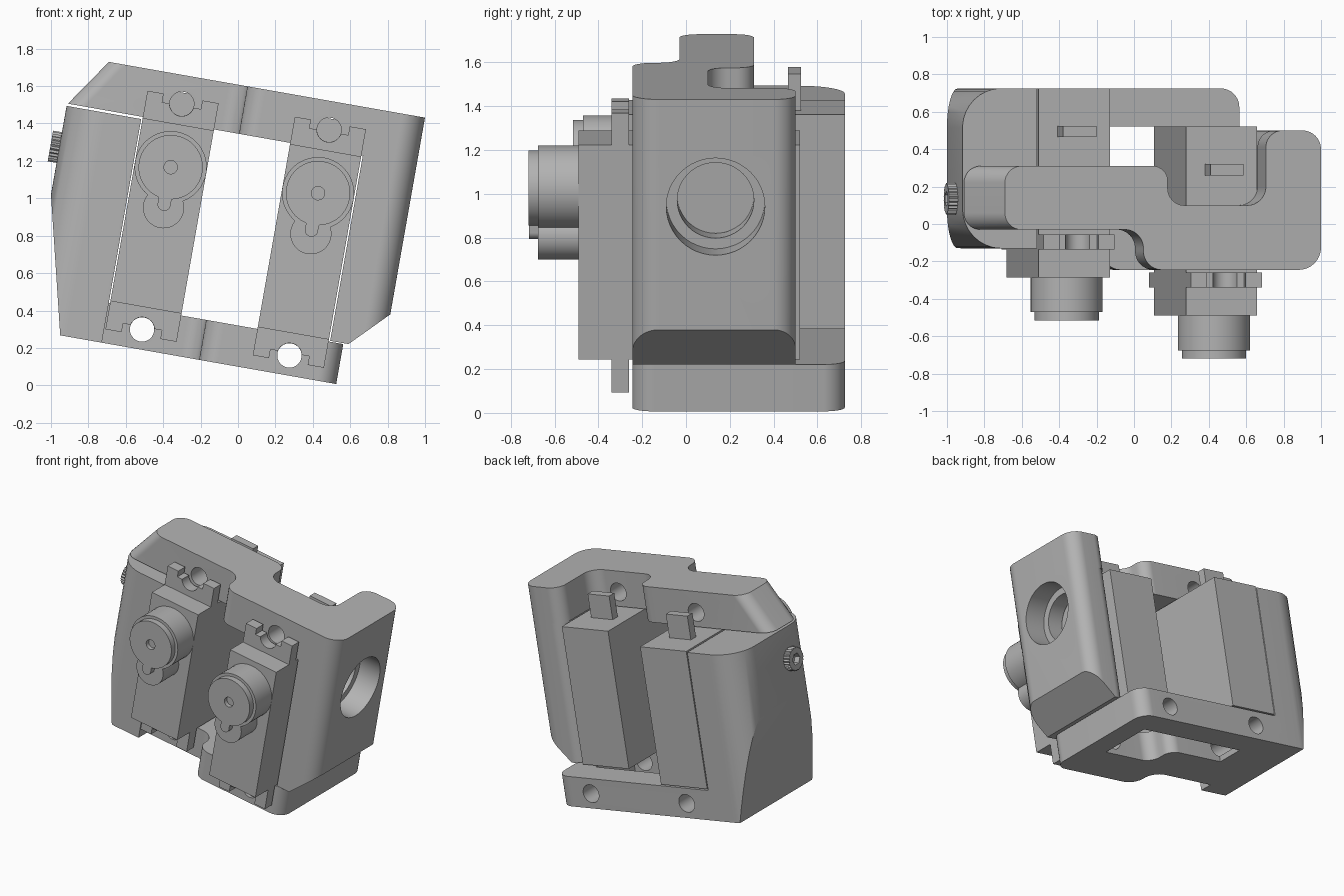
import bpy, bmesh, math
from math import cos, sin, tau
from mathutils import Vector, Matrix

if "Cube" in bpy.data.objects:
    bpy.data.objects.remove(bpy.data.objects["Cube"])

grey = bpy.data.materials.new("plain grey")
grey.use_nodes = True
grey.diffuse_color = (0.45, 0.45, 0.45, 1)
grey.node_tree.nodes["Principled BSDF"].inputs["Base Color"].default_value = (0.45, 0.45, 0.45, 1)

# Parts are built upright, then the whole assembly leans sideways
LEAN = Matrix.Rotation(math.radians(10), 4, 'Y')
parts = []


def rounded(points, steps=10):
    """Outline with an arc at every point that has a third value, its radius."""
    out = []
    for i, p in enumerate(points):
        c = Vector(p[:2])
        if len(p) == 2:
            out.append(c)
            continue
        r = p[2]
        d1 = (Vector(points[i - 1][:2]) - c).normalized()
        d2 = (Vector(points[(i + 1) % len(points)][:2]) - c).normalized()
        half = d1.angle(d2) / 2
        mid = c + (d1 + d2).normalized() * r / sin(half)
        a = c + d1 * r / math.tan(half) - mid
        b = c + d2 * r / math.tan(half) - mid
        out += [mid + a.lerp(b, k / steps).normalized() * r for k in range(steps + 1)]
    return out


def circle(a, b, r, n=48):
    return [(a + r * cos(tau * k / n), b + r * sin(tau * k / n)) for k in range(n)]


def rect(a0, a1, b0, b1):
    return [(a0, b0), (a1, b0), (a1, b1), (a0, b1)]


def prism(name, outline, axis, lo, hi, keep=True):
    """Extrude an outline along x, y or z."""
    place = {'x': lambda a, b, h: (h, a, b),
             'y': lambda a, b, h: (a, h, b),
             'z': lambda a, b, h: (a, b, h)}[axis]
    bm = bmesh.new()
    ends = [[bm.verts.new(place(p[0], p[1], h)) for p in outline] for h in (lo, hi)]
    bm.faces.new(ends[0])
    bm.faces.new(ends[1])
    n = len(outline)
    for i in range(n):
        j = (i + 1) % n
        bm.faces.new((ends[0][i], ends[0][j], ends[1][j], ends[1][i]))
    bmesh.ops.recalc_face_normals(bm, faces=bm.faces)
    me = bpy.data.meshes.new(name)
    bm.to_mesh(me)
    bm.free()
    me.materials.append(grey)
    ob = bpy.data.objects.new(name, me)
    bpy.context.collection.objects.link(ob)
    if keep:
        parts.append(ob)
    return ob


def carve(ob, outline, axis, lo, hi):
    """Cut an extruded outline out of a part."""
    cutter = prism("cutter", outline, axis, lo, hi, keep=False)
    mod = ob.modifiers.new("cut", 'BOOLEAN')
    mod.object = cutter
    mod.operation = 'DIFFERENCE'
    mod.solver = 'EXACT'
    dg = bpy.context.evaluated_depsgraph_get()
    dg.update()
    ob_mesh = bpy.data.meshes.new_from_object(ob.evaluated_get(dg))
    ob.modifiers.clear()
    ob.data = ob_mesh
    bpy.data.objects.remove(cutter)


def slice_off(ob, point, normal):
    """Remove everything on the normal side of a plane and close the cut."""
    bm = bmesh.new()
    bm.from_mesh(ob.data)
    cut = bmesh.ops.bisect_plane(bm, geom=bm.verts[:] + bm.edges[:] + bm.faces[:],
                                 plane_co=point, plane_no=normal, clear_outer=True)
    edges = [e for e in cut["geom_cut"] if isinstance(e, bmesh.types.BMEdge)]
    bmesh.ops.holes_fill(bm, edges=edges)
    bmesh.ops.recalc_face_normals(bm, faces=bm.faces)
    bm.to_mesh(ob.data)
    bm.free()


LEFT, RIGHT = -0.557, 0.243      # sideways centres of the two motors
SHAFT = 1.086                    # height of the motor shafts

# Top bar: stepped outline with a sloping rounded end
top_bar = prism("top_bar", rounded([
    (-1.157, -0.03, 0.09), (-0.228, -0.03, 0.1), (-0.228, -0.245, 0.1),
    (0.736, -0.245, 0.12), (0.736, 0.5, 0.1), (0.437, 0.5, 0.09),
    (0.437, 0.1, 0.1), (-0.096, 0.1, 0.09), (-0.096, 0.31, 0.08),
    (-1.157, 0.31, 0.09)]), 'z', 1.325, 1.583)
for v in top_bar.data.vertices:
    if v.co.x < -0.9 and v.co.z > 1.5:
        v.co.x += 0.177

# Side wall with a stepped bore and a chamfered foot
bore_wall = prism("bore_wall", rounded([
    (0.444, -0.245), (0.736, -0.245, 0.12), (0.736, 0.5, 0.1), (0.444, 0.5, 0.09)]),
    'z', 0.32, 1.325)
slice_off(bore_wall, (0.736, 0, 0.515), (0.196, 0, -0.193))
carve(bore_wall, circle(0.135, SHAFT, 0.225), 'x', 0.57, 0.9)
carve(bore_wall, circle(0.135, SHAFT, 0.175), 'x', 0.3, 0.65)

# Solid end wall with a tapering lower face
end_wall = prism("end_wall", rounded([
    (-0.757, -0.13), (-0.757, 0.725), (-1.162, 0.725, 0.21), (-1.162, -0.13, 0.21)]),
    'z', 0.098, 1.312)
slice_off(end_wall, (-1.162, 0, 0.831), (-0.731, 0, -0.179))

# Bottom frame with a stepped window
bottom_frame = prism("bottom_frame", rounded([
    (-0.8, -0.03), (-0.228, -0.03, 0.1), (-0.228, -0.245, 0.1),
    (0.516, -0.245, 0.1), (0.516, 0.725, 0.1), (-0.8, 0.725)]), 'z', 0.098, 0.315)
carve(bottom_frame, rounded([
    (-0.56, 0.31), (-0.096, 0.31, 0.08), (-0.096, 0.1, 0.09),
    (0.33, 0.1), (0.33, 0.52), (-0.56, 0.52)]), 'z', 0, 0.5)

# Mounting screw holes
for centre in (LEFT, RIGHT):
    carve(top_bar, circle(centre, 1.43, 0.065), 'y', -1, 1)
    carve(bottom_frame, circle(centre, 0.205, 0.065), 'y', -1, 1)


def motor(side, c, dy):
    """Boxed motor with ears, gear housing, shaft and cable stub."""
    prism(side + "_motor_body", rect(c - 0.193, c + 0.193, 0.325, 1.319), 'y', -0.49 + dy, 0.52 + dy)
    ears = prism(side + "_motor_ears", rect(c - 0.193, c + 0.193, 0.172, 1.467), 'y', -0.34 + dy, -0.26 + dy)
    for notch_lo, notch_hi, hole in ((1.42, 1.6, 1.43), (0.05, 0.219, 0.205)):
        carve(ears, rect(c - 0.105, c + 0.105, notch_lo, notch_hi), 'y', -1, 1)
        carve(ears, circle(c, hole, 0.066), 'y', -1, 1)
    prism(side + "_gear_housing", circle(c, SHAFT, 0.193), 'y', -0.675 + dy, -0.48 + dy)
    prism(side + "_small_housing", circle(c, 0.866, 0.11), 'y', -0.675 + dy, -0.48 + dy)
    cap = prism(side + "_shaft_cap", circle(c, SHAFT, 0.172), 'y', -0.72 + dy, -0.67 + dy)
    carve(cap, circle(c, SHAFT, 0.036, 24), 'y', -0.8 + dy, -0.69 + dy)
    prism(side + "_cap_pointer", rounded([
        (c - 0.035, 0.95), (c + 0.035, 0.95), (c + 0.035, 0.85, 0.034), (c - 0.035, 0.85, 0.034)]),
        'y', -0.718 + dy, -0.67 + dy)
    prism(side + "_cable_stub", rect(c - 0.09, c + 0.09, 1.3, 1.49), 'y', 0.26 + dy, 0.32 + dy)


motor("right", LEFT, 0.205)
motor("left", RIGHT, 0)

# Knurled socket screw in the end wall
teeth = [(0.135 + r * cos(tau * k / 48), SHAFT + r * sin(tau * k / 48))
         for k in range(48) for r in [0.084 if k % 2 else 0.076]]
knob = prism("socket_screw", teeth, 'x', -1.21, -1.15)
carve(knob, circle(0.135, SHAFT, 0.042, 6), 'x', -1.3, -1.17)

# Lean the assembly and smooth the round faces
bpy.ops.object.select_all(action='DESELECT')
for ob in parts:
    ob.data.transform(LEAN)
    ob.select_set(True)
bpy.context.view_layer.objects.active = parts[0]
bpy.ops.object.shade_smooth_by_angle(angle=math.radians(25))
